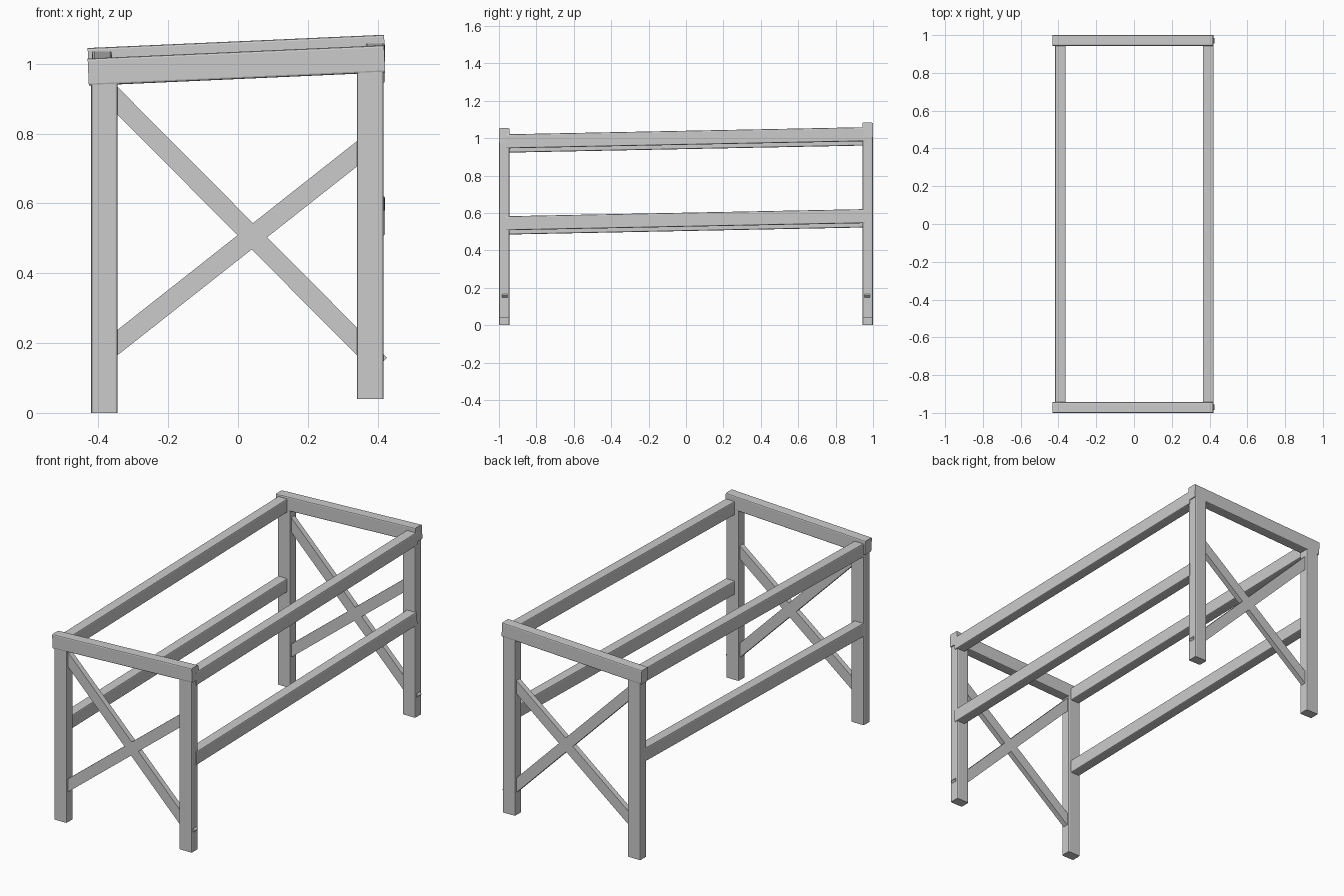
import bpy, bmesh, math
from mathutils import Vector

if "Cube" in bpy.data.objects:
    bpy.data.objects.remove(bpy.data.objects["Cube"])


def bar(name, start, end, side, width, height, r=0.006):
    """Square-cut timber from start to end; width runs along side, edges rounded by r."""
    a, b, side = Vector(start), Vector(end), Vector(side)
    d = (b - a).normalized()
    side = (side - d * side.dot(d)).normalized()
    up = d.cross(side)
    pts = []
    for k, (sx, sy) in enumerate([(1, 1), (-1, 1), (-1, -1), (1, -1)]):
        if r == 0:
            pts.append((sx * width / 2, sy * height / 2))
            continue
        for i in range(3):
            t = math.pi / 2 * (k + i / 2)
            pts.append((sx * (width / 2 - r) + r * math.cos(t),
                        sy * (height / 2 - r) + r * math.sin(t)))
    bm = bmesh.new()
    rings = [[bm.verts.new(c + side * u + up * v) for u, v in pts] for c in (a, b)]
    n = len(pts)
    for i in range(n):
        j = (i + 1) % n
        bm.faces.new((rings[0][i], rings[0][j], rings[1][j], rings[1][i]))
    bm.faces.new(rings[0][::-1])
    bm.faces.new(rings[1])
    bmesh.ops.recalc_face_normals(bm, faces=bm.faces[:])
    mesh = bpy.data.meshes.new(name)
    bm.to_mesh(mesh)
    bm.free()
    ob = bpy.data.objects.new(name, mesh)
    bpy.context.collection.objects.link(ob)
    return ob


X, Y = (1, 0, 0), (0, 1, 0)

# End frames: two legs, a sloping top beam and crossed braces; the back one is taller
for label, s, lift in (("front", -1, 0.0), ("back", 1, 0.03)):
    y = s * 0.971
    bar(label + "_left_leg", (-0.3825, y, 0), (-0.3825, y, 0.98 + lift), X, 0.076, 0.055)
    bar(label + "_right_leg", (0.379, y, 0.04), (0.379, y, 1.0 + lift), X, 0.076, 0.055)
    bar(label + "_top_beam", (-0.429, s * 0.9715, 0.976 + lift),
        (0.420, s * 0.9715, 1.014 + lift), Y, 0.057, 0.078)
    yb = s * 0.97
    bar(label + "_falling_brace", (-0.385, yb, 0.934), (0.407, yb, 0.138), Y, 0.03, 0.056, 0)
    bar(label + "_rising_brace", (-0.385, yb, 0.170), (0.385, yb, 0.777), Y, 0.03, 0.057, 0)

# Long rails joining the end frames, rising gently towards the back
for label, x, drop in (("right", 0.393, 0.0), ("left", -0.390, 0.023)):
    for level, z in (("upper", 0.983), ("lower", 0.545)):
        bar(f"{label}_{level}_rail", (x, -0.962, z - drop),
            (x, 0.955, z + 0.038 - drop), X, 0.057, 0.075)
